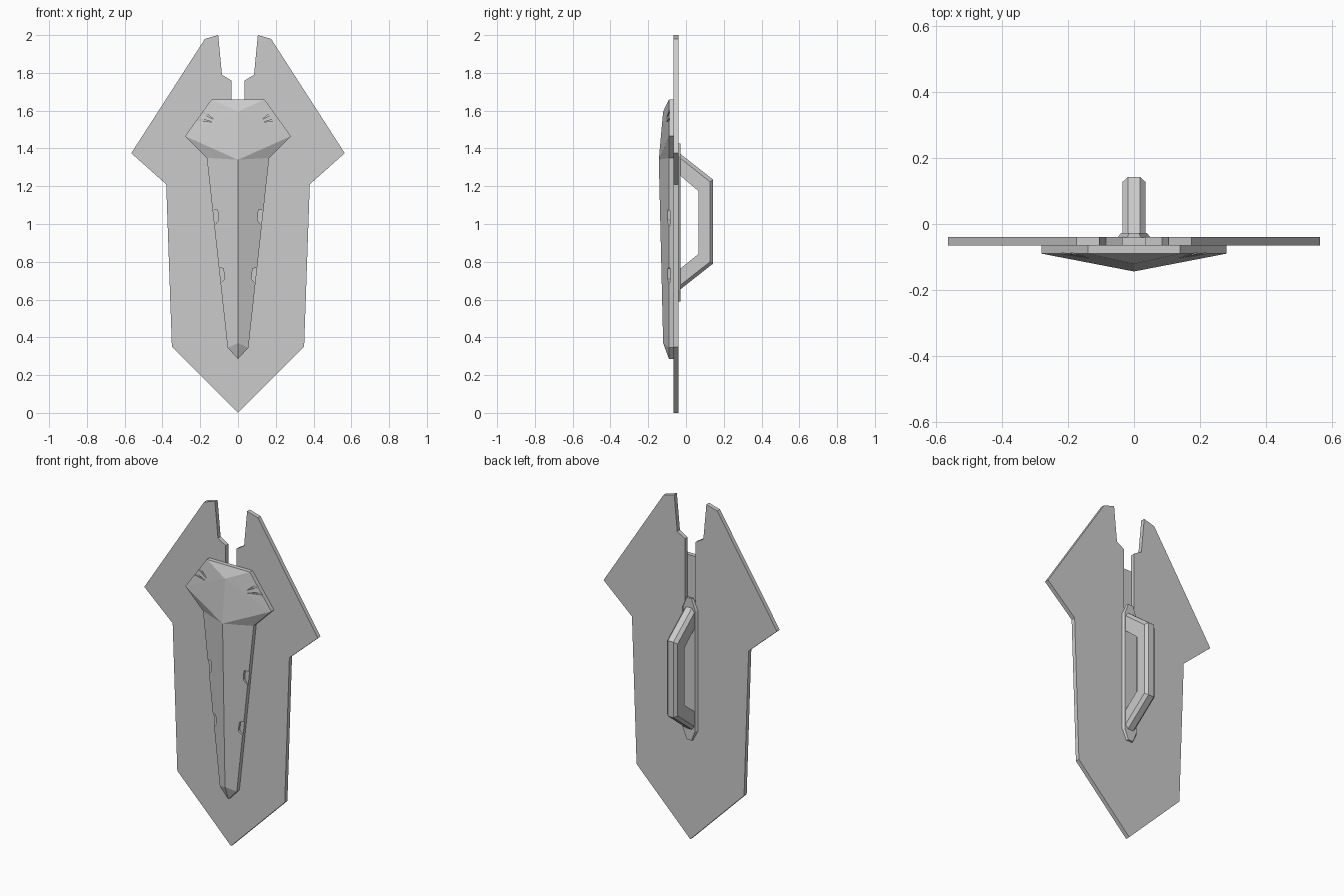
import bpy, bmesh

cube = bpy.data.objects.get("Cube")
if cube:
    bpy.data.objects.remove(cube, do_unlink=True)

# One plain grey for the whole shield
grey = bpy.data.materials.new("plain grey")
grey.use_nodes = True
colour = (0.6, 0.6, 0.6, 1)
grey.diffuse_color = colour
grey.node_tree.nodes["Principled BSDF"].inputs["Base Color"].default_value = colour


def finish(name, bm):
    bmesh.ops.remove_doubles(bm, verts=bm.verts, dist=0.0001)
    bmesh.ops.recalc_face_normals(bm, faces=bm.faces)
    mesh = bpy.data.meshes.new(name)
    bm.to_mesh(mesh)
    bm.free()
    mesh.materials.append(grey)
    obj = bpy.data.objects.new(name, mesh)
    bpy.context.collection.objects.link(obj)
    return obj


def mirrored(half):
    """Close an outline from its +x half, listed bottom to top."""
    return half + [(-x, z) for x, z in reversed(half) if x > 0]


def bridge(bm, a, b):
    for i in range(len(a)):
        j = (i + 1) % len(a)
        bm.faces.new((a[i], a[j], b[j], b[i]))


def slab(bm, outline, y0, y1, shrink=1.0):
    """Prism between two depths; the y1 end can taper in width."""
    a = [bm.verts.new((x, y0, z)) for x, z in outline]
    b = [bm.verts.new((x * shrink, y1, z)) for x, z in outline]
    bridge(bm, a, b)
    bm.faces.new(a)
    bm.faces.new(b)


# Main plate with the slot at the top
bm = bmesh.new()
half = [(0, 0), (0.35, 0.35), (0.38, 1.21), (0.565, 1.375), (0.175, 1.98),
        (0.105, 2), (0.085, 1.79), (0.035, 1.76), (0.035, 1.4)]
slab(bm, mirrored(half), -0.065, -0.04)
finish("shield_plate", bm)

# Raised crest and blade: a thin rim below faceted faces that meet on a ridge
bm = bmesh.new()
rim = mirrored([(0, 0.285), (0.055, 0.345), (0.165, 1.35), (0.28, 1.465), (0.14, 1.66)])
back = [bm.verts.new((x, -0.064, z)) for x, z in rim]
front = [bm.verts.new((x, -0.09, z)) for x, z in rim]
bridge(bm, back, front)
bm.faces.new(back)
toe, apex, brow = [bm.verts.new((0, y, z)) for y, z in
                   ((-0.121, 0.37), (-0.144, 1.34), (-0.121, 1.595))]
tip = front[0]
for side in (front[1:5], front[:4:-1]):
    low, waist, wing, top = side
    for corners in ((tip, low, toe), (low, waist, apex, toe), (waist, wing, apex),
                    (wing, top, brow), (wing, brow, apex)):
        bm.faces.new(corners)
bm.faces.new((front[4], front[5], brow))
crest = finish("crest", bm)

# Battle nicks cut into the crest and the blade edges
bm = bmesh.new()
cuts = [([(0.13, 1.555), (0.205, 1.59), (0.195, 1.61)], -0.088),
        ([(0.135, 1.54), (0.23, 1.548), (0.222, 1.565)], -0.088),
        ([(0.15, 1.07), (0.108, 1.075), (0.103, 1.02), (0.14, 0.97)], -0.084),
        ([(0.12, 0.77), (0.078, 0.765), (0.07, 0.71), (0.11, 0.67)], -0.084)]
for outline, depth in cuts:
    for s in (1, -1):
        slab(bm, [(s * x, z) for x, z in outline], depth, -0.2)
cutter = finish("nick_cutter", bm)
cutter.hide_render = True
mod = crest.modifiers.new("nicks", 'BOOLEAN')
mod.operation = 'DIFFERENCE'
mod.solver = 'EXACT'
mod.object = cutter
bpy.context.view_layer.objects.active = crest
bpy.ops.object.modifier_apply(modifier=mod.name)
bpy.data.objects.remove(cutter, do_unlink=True)

# Handle mount on the back
bm = bmesh.new()
slab(bm, mirrored([(0.02, 0.59), (0.05, 0.65), (0.05, 1.36), (0.02, 1.425)]),
     -0.041, -0.028, 0.8)
finish("handle_mount", bm)

# Handle: chamfered section swept from inner path to outer path (y, z)
bm = bmesh.new()
inner = [(-0.035, 1.26), (0.065, 1.175), (0.065, 0.84), (-0.035, 0.76)]
outer = [(-0.035, 1.375), (0.143, 1.235), (0.143, 0.79), (-0.035, 0.65)]
section = [(-0.035, 0), (0.035, 0), (0.035, 0.8), (0.018, 1), (-0.018, 1), (-0.035, 0.8)]
rings = [[bm.verts.new((x, iy + (oy - iy) * t, iz + (oz - iz) * t)) for x, t in section]
         for (iy, iz), (oy, oz) in zip(inner, outer)]
for a, b in zip(rings, rings[1:]):
    bridge(bm, a, b)
bm.faces.new(rings[0])
bm.faces.new(rings[-1])
finish("handle", bm)
